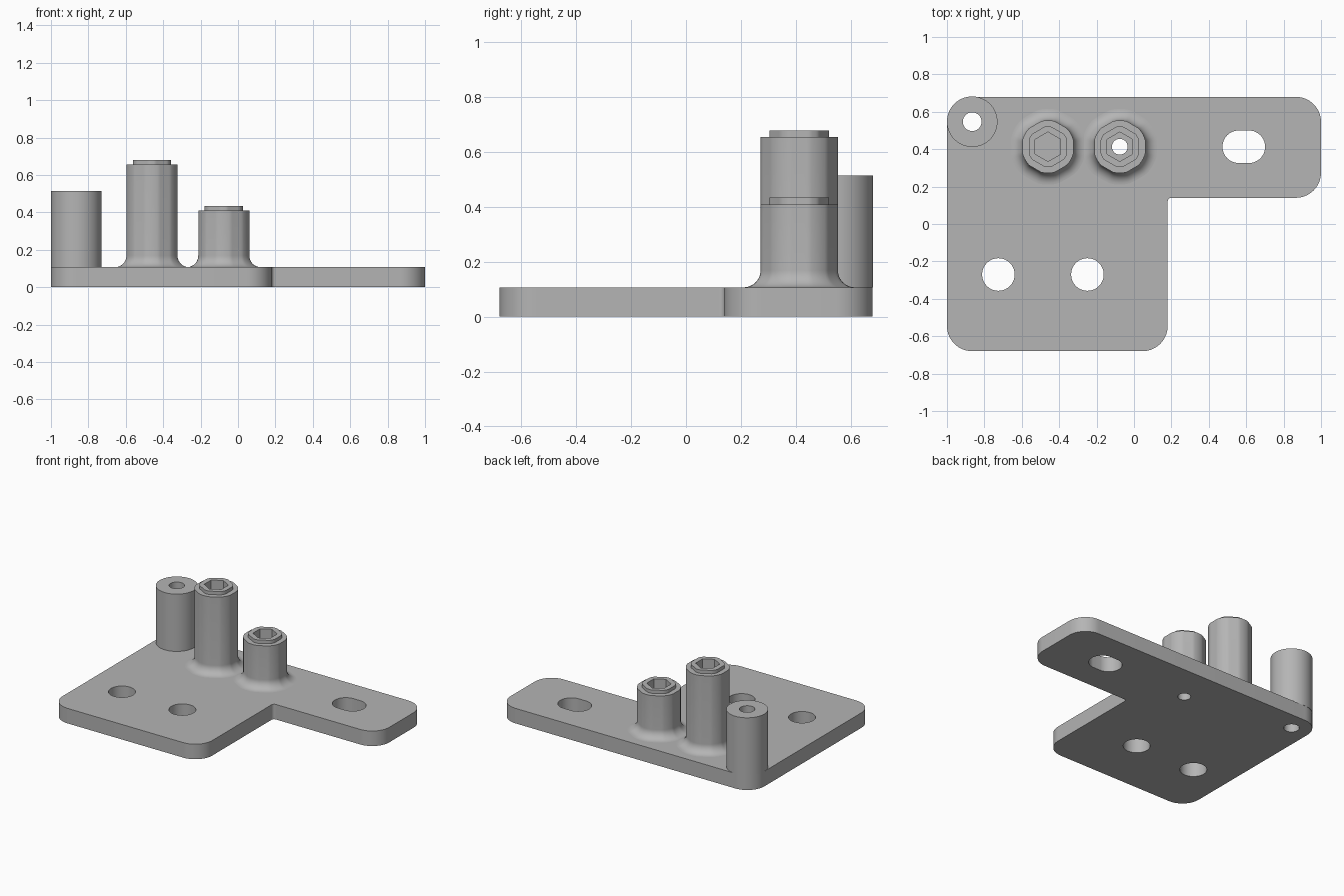
import bpy, bmesh
from math import pi, sin, cos, tan
from mathutils import Vector

if "Cube" in bpy.data.objects:
    bpy.data.objects.remove(bpy.data.objects["Cube"], do_unlink=True)

STEPS = 96
THICK = 0.107

metal = bpy.data.materials.new("machined grey")
metal.use_nodes = True
grey = (0.46, 0.46, 0.46, 1)
metal.diffuse_color = grey
metal.node_tree.nodes["Principled BSDF"].inputs["Base Color"].default_value = grey


def finish(name, bm):
    bmesh.ops.recalc_face_normals(bm, faces=bm.faces)
    mesh = bpy.data.meshes.new(name)
    bm.to_mesh(mesh)
    bm.free()
    mesh.materials.append(metal)
    obj = bpy.data.objects.new(name, mesh)
    bpy.context.collection.objects.link(obj)
    return obj


def smooth(obj):
    bpy.ops.object.select_all(action='DESELECT')
    obj.select_set(True)
    bpy.context.view_layer.objects.active = obj
    bpy.ops.object.shade_smooth_by_angle(angle=pi / 6)


def ring(z, radius, flat=None, grow=0.0):
    """Circle, or a hexagon of apothem 'flat' with corners trimmed to 'radius'."""
    points = []
    for i in range(STEPS):
        a = 2 * pi * i / STEPS
        off = (a + pi / 6) % (pi / 3) - pi / 6
        r = min(radius, flat / cos(off)) if flat else radius
        points.append(Vector(((r + grow) * cos(a), (r + grow) * sin(a), z)))
    return points


def loft(name, rings, centre, closed=False):
    """Skin a stack of rings; closed joins last to first, else both ends are capped."""
    bm = bmesh.new()
    shift = Vector((centre[0], centre[1], 0))
    loops = [[bm.verts.new(p + shift) for p in r] for r in rings]
    pairs = list(zip(loops, loops[1:]))
    if closed:
        pairs.append((loops[-1], loops[0]))
    else:
        bm.faces.new(loops[0])
        bm.faces.new(loops[-1])
    for low, high in pairs:
        for i in range(STEPS):
            j = (i + 1) % STEPS
            bm.faces.new((low[i], low[j], high[j], high[i]))
    return finish(name, bm)


def prism(name, outline, low, high):
    bm = bmesh.new()
    base = bm.faces.new([bm.verts.new((p.x, p.y, low)) for p in outline])
    top = bmesh.ops.extrude_face_region(bm, geom=[base])["geom"]
    verts = [v for v in top if isinstance(v, bmesh.types.BMVert)]
    bmesh.ops.translate(bm, verts=verts, vec=(0, 0, high - low))
    return finish(name, bm)


def rounded(corners, steps=14):
    """Round each (x, y, radius) corner of a right-angled outline."""
    out = []
    for i, (x, y, r) in enumerate(corners):
        p = Vector((x, y))
        back = (Vector(corners[i - 1][:2]) - p).normalized()
        ahead = (Vector(corners[(i + 1) % len(corners)][:2]) - p).normalized()
        centre = p + (back + ahead) * r
        for k in range(steps + 1):
            t = pi / 2 * k / steps
            out.append(centre - ahead * r * cos(t) - back * r * sin(t))
    return out


# L-shaped base plate
R = 0.135
plate = prism("base_plate", rounded([
    (-1, -0.68, R), (0.18, -0.68, R), (0.18, 0.14, 0.02),
    (1, 0.14, R), (1, 0.68, R), (-1, 0.68, R)]), 0, THICK)

# Through holes: two mounting holes, post bore, standoff bore and slot
POST = (-0.865, 0.547)
TALL = (-0.46, 0.413)
SHORT = (-0.076, 0.413)
holes = [(-0.725, -0.27, 0.087, 0), (-0.249, -0.27, 0.087, 0),
         (*POST, 0.05, 0), (*SHORT, 0.042, 0), (0.587, 0.413, 0.087, 0.027)]
for x, y, r, stretch in holes:
    outline = []
    for p in ring(0, r):
        side = 0 if abs(p.x) < 1e-6 else (1 if p.x > 0 else -1)
        outline.append(Vector((x + p.x + side * stretch, y + p.y)))
    cutter = prism("hole_cutter", outline, -0.1, THICK + 0.1)
    cutter.hide_render = True
    cut = plate.modifiers.new("hole", 'BOOLEAN')
    cut.operation = 'DIFFERENCE'
    cut.solver = 'EXACT'
    cut.object = cutter
    bpy.ops.object.select_all(action='DESELECT')
    plate.select_set(True)
    bpy.context.view_layer.objects.active = plate
    bpy.ops.object.modifier_apply(modifier=cut.name)
    bpy.data.objects.remove(cutter, do_unlink=True)
smooth(plate)

# Plain round post with a bore
smooth(loft("corner_post", [ring(THICK, R), ring(0.515, R),
                            ring(0.515, 0.05), ring(THICK, 0.05)], POST, closed=True))


# Hexagonal standoffs with a flared foot, raised collar and hex socket
def standoff(name, centre, shoulder, bore):
    rad, flat, foot = 0.141, 0.1365, 0.062
    rings = []
    for k in range(11):
        t = pi / 2 * k / 10
        rings.append(ring(THICK + foot * (1 - cos(t)), rad, flat, foot * (1 - sin(t))))
    top = shoulder + 0.024
    floor = top - 0.1
    rings += [ring(shoulder, rad, flat),
              ring(shoulder, 0.109, 0.102), ring(top, 0.109, 0.102),
              ring(top, 0.08, 0.068), ring(floor, 0.08, 0.068)]
    if bore:
        rings += [ring(floor, bore), ring(THICK, bore)]
    smooth(loft(name, rings, centre, closed=bool(bore)))


standoff("tall_standoff", TALL, 0.655, 0)
standoff("short_standoff", SHORT, 0.41, 0.042)
